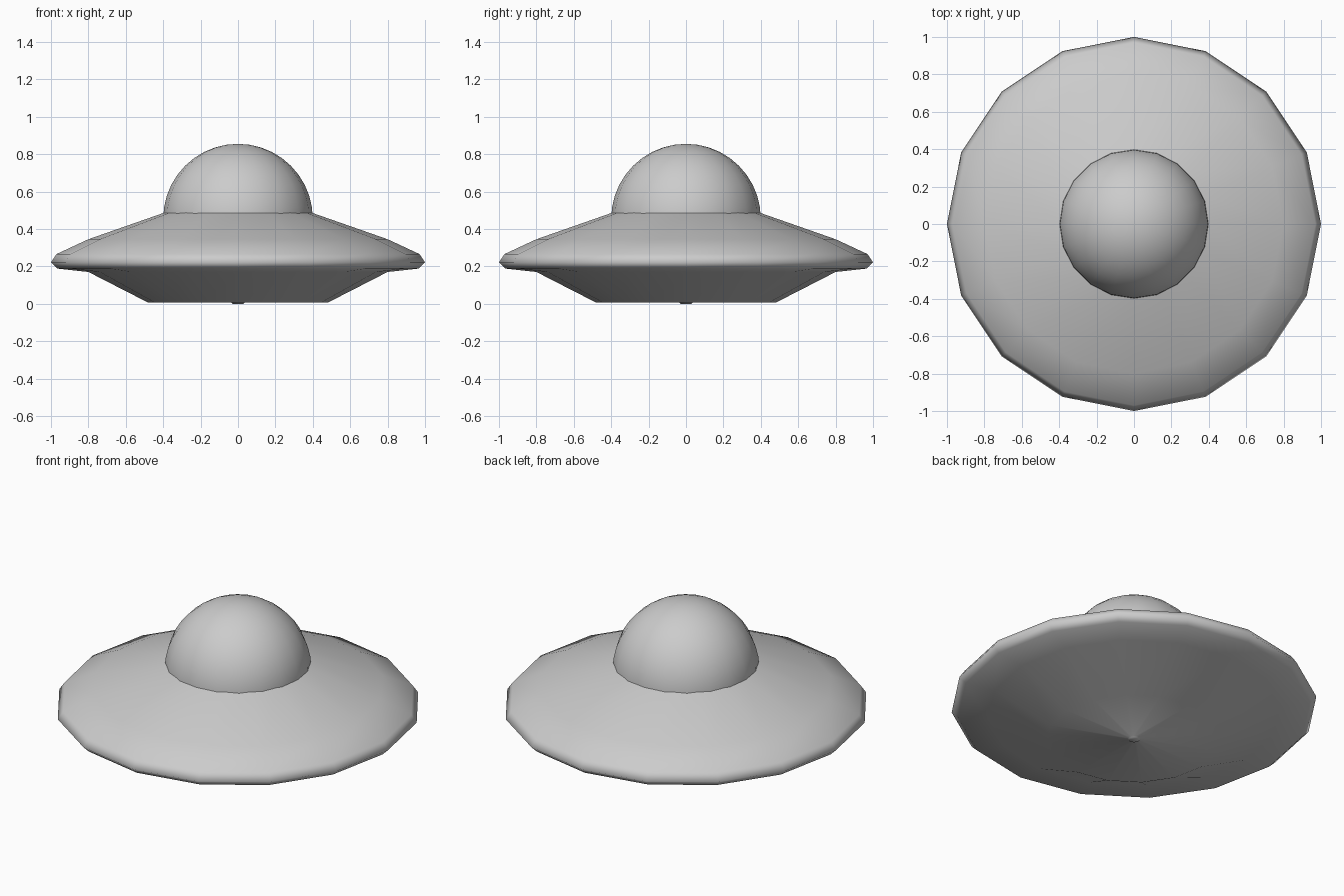
import bpy, bmesh, math

if "Cube" in bpy.data.objects:
    bpy.data.objects.remove(bpy.data.objects["Cube"])


def lathe(name, profile, sides):
    """Spin an (r, z) profile, bottom to top, and cap both ends."""
    bm = bmesh.new()
    rings = []
    for r, z in profile:
        angles = [2 * math.pi * i / sides for i in range(sides)]
        rings.append([bm.verts.new((r * math.cos(a), r * math.sin(a), z)) for a in angles])
    for low, high in zip(rings, rings[1:]):
        for i in range(sides):
            j = (i + 1) % sides
            bm.faces.new((low[i], low[j], high[j], high[i]))
    bm.faces.new(rings[0][::-1])
    bm.faces.new(rings[-1])
    for f in bm.faces:
        f.smooth = True
    mesh = bpy.data.meshes.new(name)
    bm.to_mesh(mesh)
    bm.free()
    obj = bpy.data.objects.new(name, mesh)
    bpy.context.collection.objects.link(obj)
    return obj


# Saucer hull: tiny bottom nub, flat belly, flared underside, rounded rim, sloping top
lathe("saucer_hull", [
    (0.03, 0.0), (0.035, 0.006), (0.48, 0.006), (0.80, 0.170), (0.965, 0.188),
    (1.0, 0.222), (0.97, 0.266), (0.80, 0.345), (0.40, 0.485), (0.20, 0.535),
], 16)

# Domed cabin, sunk into the hull
bpy.ops.mesh.primitive_uv_sphere_add(segments=20, ring_count=20, radius=0.4,
                                     location=(0, 0, 0.455))
dome = bpy.context.object
dome.name = "cabin_dome"
bpy.ops.object.shade_smooth()
